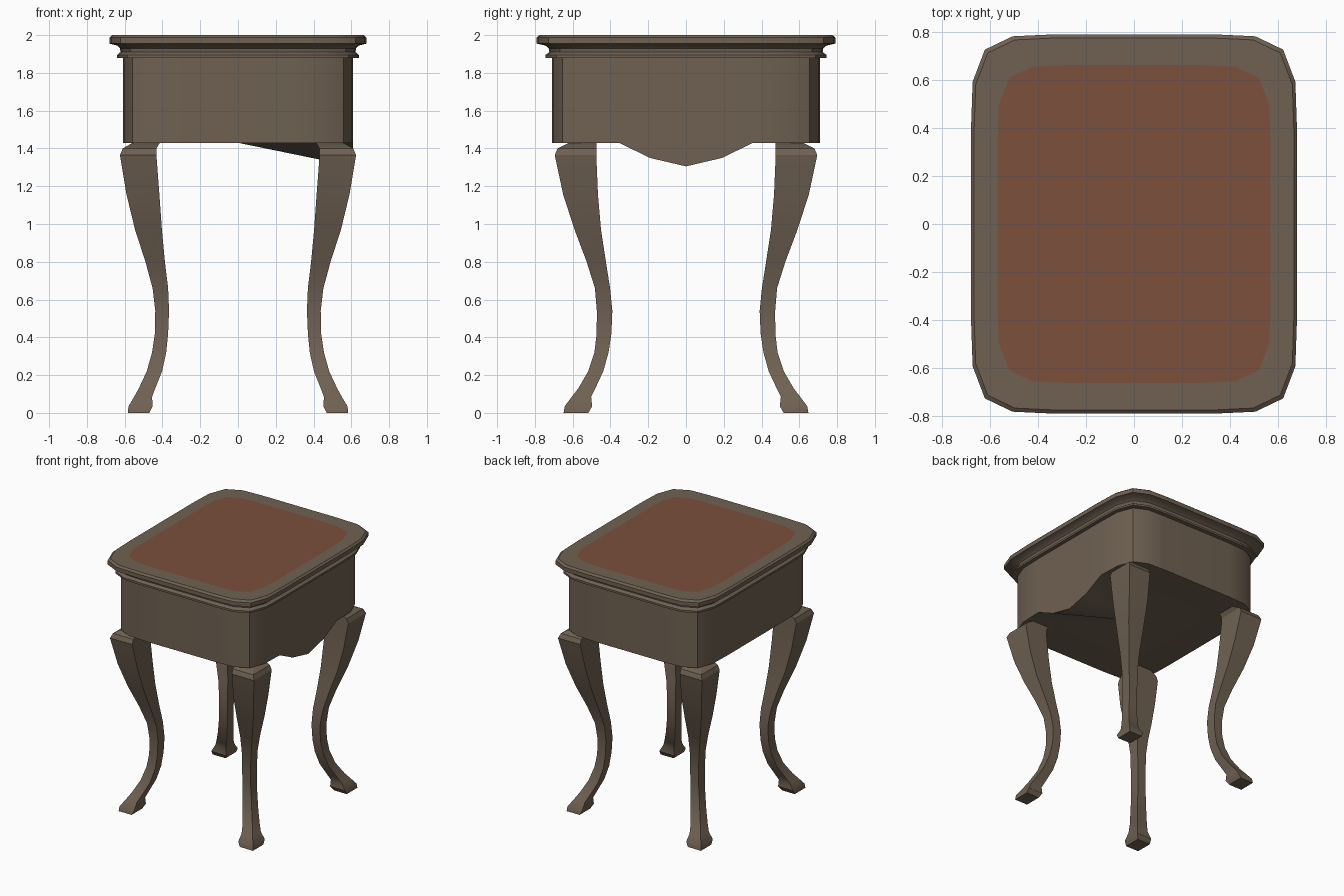
import bpy, math

if "Cube" in bpy.data.objects:
    bpy.data.objects.remove(bpy.data.objects["Cube"])


def material(name, rgb):
    m = bpy.data.materials.new(name)
    m.diffuse_color = (*rgb, 1)
    m.use_nodes = True
    m.node_tree.nodes["Principled BSDF"].inputs["Base Color"].default_value = m.diffuse_color
    return m


wood = material("wood", (0.16, 0.12, 0.085))
leather = material("leather", (0.20, 0.08, 0.045))


def make(name, verts, faces, mat):
    me = bpy.data.meshes.new(name)
    me.from_pydata(verts, [], faces)
    me.materials.append(mat)
    ob = bpy.data.objects.new(name, me)
    bpy.context.collection.objects.link(ob)
    bpy.ops.object.select_all(action='DESELECT')
    ob.select_set(True)
    bpy.context.view_layer.objects.active = ob
    bpy.ops.object.shade_smooth_by_angle(angle=math.radians(32))
    return ob


def bridge(rings):
    """Verts and side quads for counter-clockwise rings listed bottom to top."""
    n = len(rings[0])
    verts = [v for r in rings for v in r]
    faces = [(k * n + i, k * n + (i + 1) % n, (k + 1) * n + (i + 1) % n, (k + 1) * n + i)
             for k in range(len(rings) - 1) for i in range(n)]
    return verts, faces


# Bow-sided plan outline: one quadrant, mirrored to a full loop
QUAD = [(1, 0), (1, .27), (1, .5), (.99, .75), (.915, .92), (.745, .99), (.5, 1), (0, 1)]
half = QUAD + [(-x, y) for x, y in QUAD[-2::-1]]
PLAN = half + [(x, -y) for x, y in half[-2:0:-1]]


def outline(w, z):
    return [(x * w, y * w * 1.163, z) for x, y in PLAN]


# Moulded frame of the top
profile = [(.605, 1.88), (.64, 1.88), (.64, 1.895), (.622, 1.91), (.625, 1.93), (.64, 1.945),
           (.68, 1.955), (.68, 1.987), (.667, 2.0), (.57, 2.0)]
make("top_frame", *bridge([outline(w, z) for w, z in profile]), wood)

# Inset panel
panel = outline(.57, 2.0)
make("top_panel", panel, [tuple(range(len(panel)))], leather)

# Apron with a shaped drop on the +x side and a closed underside
DROP = {0: 1.305, .27: 1.35}
lower = [(x, y, DROP.get(abs(p[1]), 1.43) if p[0] == 1 else 1.43)
         for (x, y, _), p in zip(outline(.61, 0), PLAN)]
verts, faces = bridge([lower, outline(.61, 1.885)])
n = len(lower)
verts.append((0, 0, 1.43))
faces += [((i + 1) % n, i, len(verts) - 1) for i in range(n)]
make("apron", verts, faces, wood)

# Cabriole leg sections: z, outer x, inner x, outer y, inner y
LEG = [(0, .583, .47, .648, .517), (.035, .58, .452, .642, .497), (.085, .55, .455, .605, .502),
       (.13, .525, .438, .57, .48), (.22, .483, .402, .518, .438), (.32, .455, .38, .485, .41),
       (.42, .44, .37, .473, .395), (.54, .438, .365, .472, .39), (.66, .452, .37, .482, .402),
       (.80, .49, .387, .526, .424), (.97, .545, .403, .59, .45), (1.155, .59, .416, .65, .466),
       (1.365, .625, .432, .695, .475), (1.40, .61, .432, .68, .475), (1.435, .55, .41, .61, .475)]

for fb, sy in (("front", -1), ("back", 1)):
    for lr, sx in (("left", -1), ("right", 1)):
        rings = []
        for z, xo, xi, yo, yi in LEG:
            ring = [(sx * x, sy * y, z) for x, y in ((xi, yi), (xo, yi), (xo, yo), (xi, yo))]
            rings.append(ring if sx * sy > 0 else ring[::-1])
        verts, faces = bridge(rings)
        t = len(verts)
        faces += [(3, 2, 1, 0), (t - 4, t - 3, t - 2, t - 1)]
        make(f"{fb}_{lr}_leg", verts, faces, wood)
